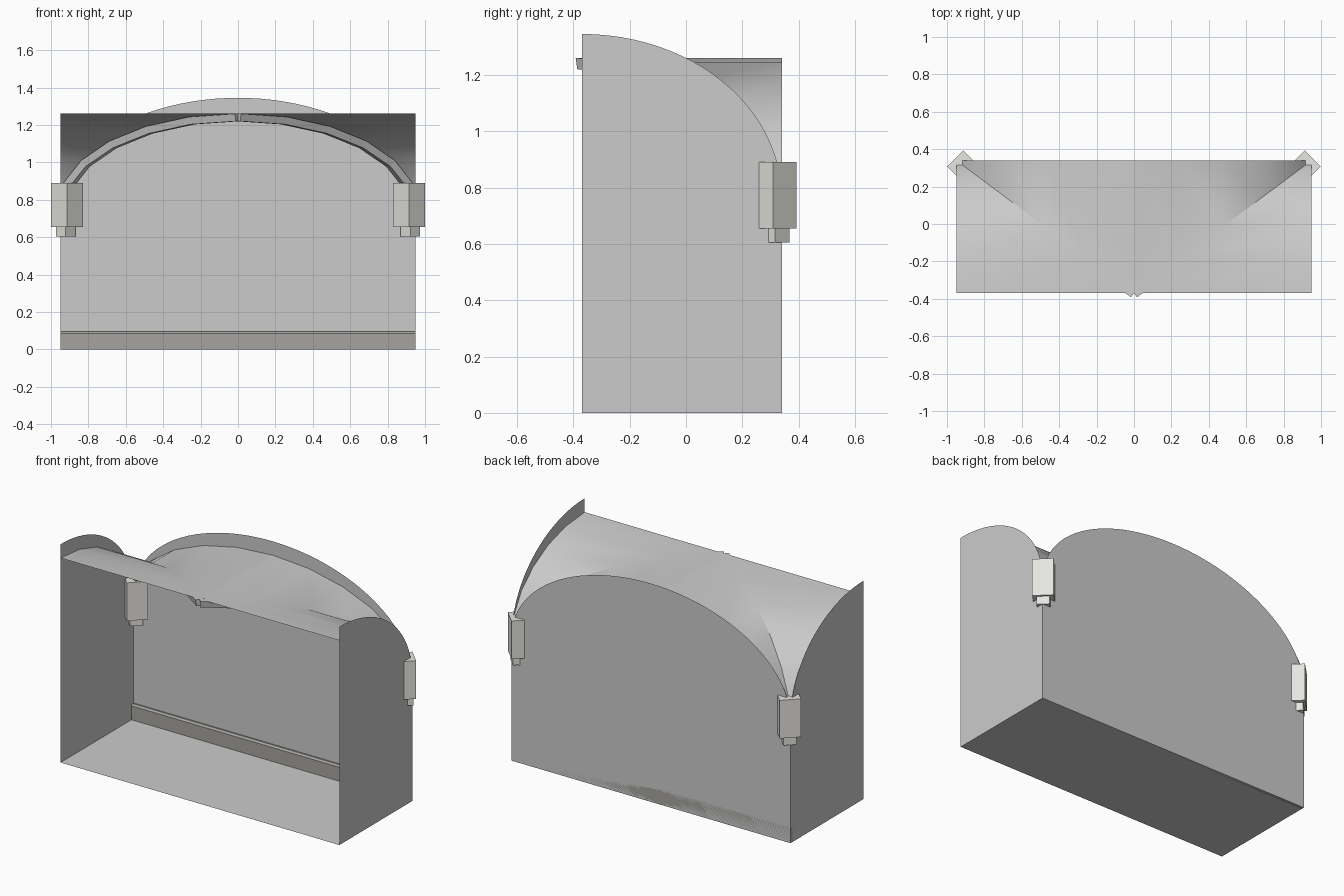
import bpy, math
from mathutils import Vector

if "Cube" in bpy.data.objects:
    bpy.data.objects.remove(bpy.data.objects["Cube"])

HX, Y0, Y1 = 0.95, -0.37, 0.34      # half width, front and back of the bay
D = Y1 - Y0


def mesh(name, verts, faces, mat=None):
    me = bpy.data.meshes.new(name)
    me.from_pydata([tuple(v) for v in verts], [], faces)
    ob = bpy.data.objects.new(name, me)
    bpy.context.collection.objects.link(ob)
    if mat:
        me.materials.append(mat)
    return ob


def material(name, col):
    m = bpy.data.materials.new(name)
    m.diffuse_color = (*col, 1)
    m.use_nodes = True
    m.node_tree.nodes["Principled BSDF"].inputs["Base Color"].default_value = m.diffuse_color
    return m


stone = material("warm_stone", (0.8, 0.79, 0.75))
trim = material("trim_grey", (0.38, 0.37, 0.35))

# Floor
mesh("floor", [(-HX, Y0, 0), (HX, Y0, 0), (HX, Y1, 0), (-HX, Y1, 0)], [(0, 1, 2, 3)])


# Walls with elliptical tops
def arch(t):
    return math.sin(t), 0.765 + 0.58 * math.cos(t)


N = 48
pts = [arch(-math.pi / 2 + math.pi * i / N) for i in range(N + 1)]
v = [(-HX, Y1, 0), (HX, Y1, 0)] + [(s * HX, Y1, z) for s, z in reversed(pts)]
mesh("back_wall", v, [tuple(range(len(v)))])
half = [p for p in pts if p[0] > -1e-6]
for side, name in ((-1, "left_wall"), (1, "right_wall")):
    v = [(side * HX, Y0, 0), (side * HX, Y1, 0)]
    v += [(side * HX, Y0 + s * D, z) for s, z in reversed(half)]
    f = list(range(len(v)))
    mesh(name, v, [tuple(f if side > 0 else f[::-1])])

# Groin vault: side webs and back webs meet along the diagonals
B, Z0 = 0.5, 0.76
angles = [math.radians(15 * i) for i in range(6)]
verts, faces = [], []
for side in (-1, 1):
    base = len(verts)
    for t in angles:
        x, y, z = side * HX * math.sin(t), Y0 + D * math.sin(t), Z0 + B * math.cos(t)
        verts += [(side * HX, y, z), (x, y, z), (x, Y1, z)]
    for i in range(5):
        a = base + 3 * i
        for k in (0, 1):
            q = (a + k, a + k + 1, a + k + 4, a + k + 3)
            faces.append(q if side < 0 else q[::-1])
vault = mesh("groin_vault", verts, faces)
bpy.context.view_layer.objects.active = vault
vault.select_set(True)
bpy.ops.object.shade_smooth_by_angle(angle=math.radians(25))

# Diagonal ribs under the groins
L = math.hypot(HX, D)
for side, name in ((-1, "left_rib"), (1, "right_rib")):
    along = Vector((side * HX / L, D / L, 0))
    across = Vector((D / L, -side * HX / L, 0))
    verts, faces = [], []
    for t in angles:
        n = Vector((B * math.sin(t), L * math.cos(t))).normalized()
        for off, w in ((0, 0.027), (0.04, 0.02)):
            s = L * math.sin(t) - n.x * off
            z = Z0 + B * math.cos(t) - n.y * off
            c = Vector((0, Y0, z)) + along * s
            verts += [c - across * w, c + across * w]
    for i in range(5):
        a = 4 * i
        for p, q in ((0, 1), (1, 3), (3, 2), (2, 0)):
            f = (a + p, a + q, a + q + 4, a + p + 4)
            faces.append(f if side < 0 else f[::-1])
    e = 20
    faces += [(0, 2, 3, 1), (e, e + 1, e + 3, e + 2)]
    mesh(name, verts, faces)


# Corner corbels: square blocks set at 45 degrees
def diamond(name, cx, cy, r, z0, z1):
    ring = [(cx + r, cy), (cx, cy + r), (cx - r, cy), (cx, cy - r)]
    v = [(x, y, z) for z in (z0, z1) for x, y in ring]
    f = [(3, 2, 1, 0), (4, 5, 6, 7)]
    f += [(i, (i + 1) % 4, (i + 1) % 4 + 4, i + 4) for i in range(4)]
    mesh(name, v, f, stone)


for side, name in ((-1, "left"), (1, "right")):
    diamond(name + "_corbel_block", side * 0.914, 0.308, 0.085, 0.655, 0.89)
    diamond(name + "_corbel_foot", side * 0.922, 0.316, 0.052, 0.605, 0.655)

# Baseboard with a chamfered top edge along the back wall
prof = [(Y1, 0.0), (Y1 - 0.02, 0.0), (Y1 - 0.02, 0.086), (Y1 - 0.01, 0.096), (Y1, 0.096)]
v = [(x, y, z) for x in (-HX, HX) for y, z in prof]
f = [tuple(range(5)), tuple(range(9, 4, -1))]
f += [(i, i + 5, (i + 1) % 5 + 5, (i + 1) % 5) for i in range(5)]
mesh("baseboard", v, f, trim)
